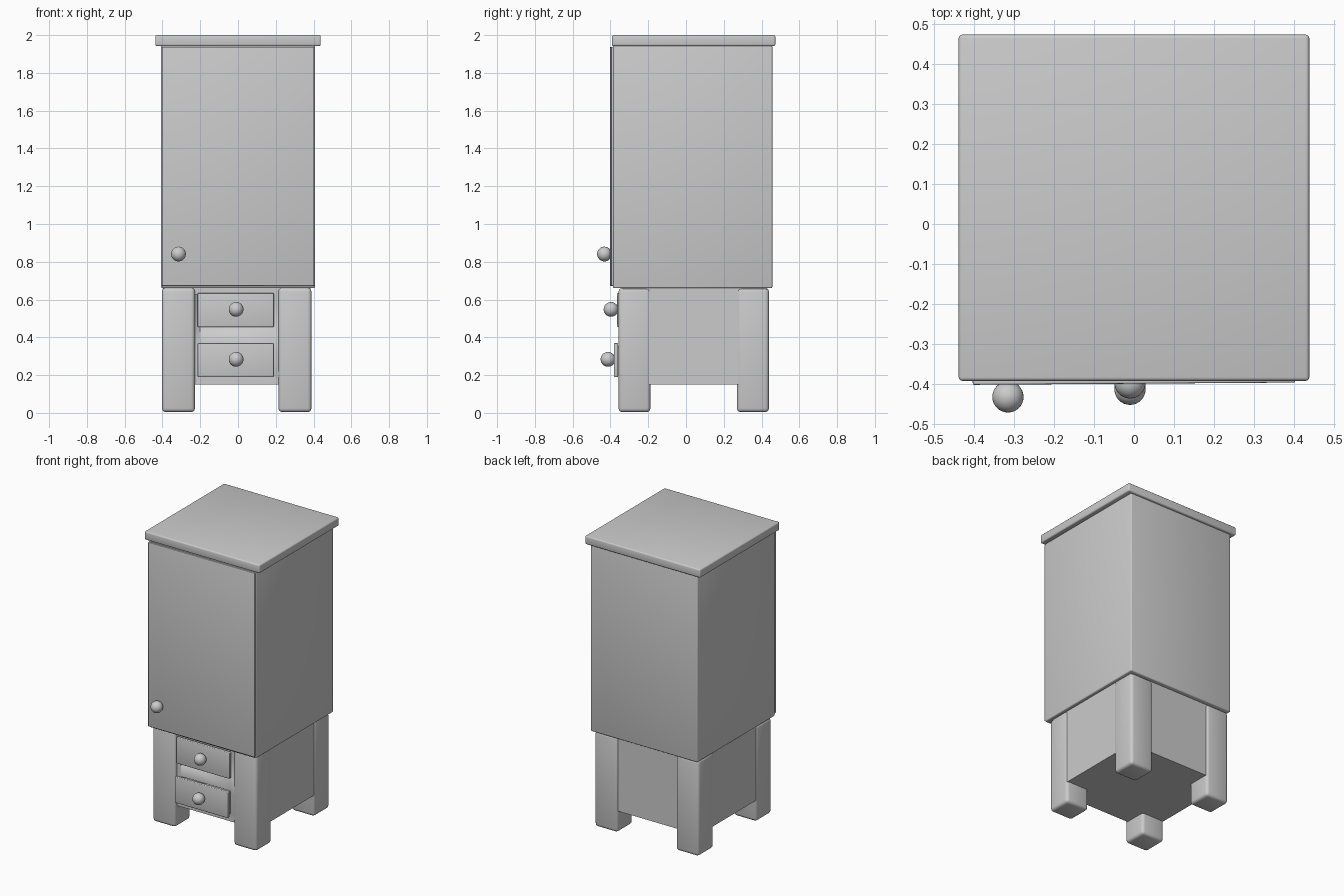
import bpy
import math

if "Cube" in bpy.data.objects:
    bpy.data.objects.remove(bpy.data.objects["Cube"], do_unlink=True)

grey = bpy.data.materials.new("plain grey")
grey.use_nodes = True
colour = (0.6, 0.6, 0.6, 1)
grey.diffuse_color = colour
grey.node_tree.nodes["Principled BSDF"].inputs["Base Color"].default_value = colour


def finish(obj, name):
    obj.name = name
    obj.data.materials.clear()
    obj.data.materials.append(grey)
    bpy.ops.object.shade_smooth_by_angle(angle=math.radians(35))
    return obj


def box(name, x, y, z, bevel=0.0):
    """Box from (low, high) spans, with rounded edges."""
    spans = (x, y, z)
    bpy.ops.mesh.primitive_cube_add(size=1, location=[sum(s) / 2 for s in spans])
    obj = bpy.context.object
    obj.scale = [s[1] - s[0] for s in spans]
    bpy.ops.object.transform_apply(location=False, rotation=False, scale=True)
    if bevel:
        mod = obj.modifiers.new("rounded edges", 'BEVEL')
        mod.width, mod.segments = bevel, 3
        bpy.ops.object.modifier_apply(modifier=mod.name)
    return finish(obj, name)


def knob(name, x, y, z):
    bpy.ops.mesh.primitive_uv_sphere_add(segments=32, ring_count=16, radius=0.039,
                                         location=(x, y, z))
    return finish(bpy.context.object, name)


def cut(obj, cutter):
    mod = obj.modifiers.new("opening", 'BOOLEAN')
    mod.operation, mod.solver, mod.object = 'DIFFERENCE', 'EXACT', cutter
    bpy.context.view_layer.objects.active = obj
    bpy.ops.object.modifier_apply(modifier=mod.name)
    bpy.data.objects.remove(cutter, do_unlink=True)


# Upper cabinet and its lid
box("cabinet_top", (-0.438, 0.438), (-0.392, 0.473), (1.942, 2.0), 0.009)
box("cabinet_body", (-0.407, 0.407), (-0.386, 0.457), (0.66, 1.945), 0.008)

# Door, very slightly ajar on the knob side
door = box("door", (-0.403, 0.403), (-0.399, -0.384), (0.672, 1.938), 0.004)
door.rotation_euler.z = math.radians(0.4)
knob("door_knob", -0.315, -0.432, 0.841)

# Legs
for side, x in (("right", (-0.402, -0.228)), ("left", (0.214, 0.389))):
    for end, y in (("front", (-0.357, -0.188)), ("back", (0.27, 0.439))):
        box(f"{end}_{side}_leg", x, y, (0.004, 0.662), 0.02)

# Drawer case between the legs
case = box("drawer_case", (-0.396, 0.383), (-0.335, 0.428), (0.149, 0.67))

# Drawers: front plate, open tray and knob
for name, front, low, high in (("upper", -0.365, 0.454, 0.634),
                               ("lower", -0.381, 0.19, 0.369)):
    inner = (low + 0.012, high - 0.012)
    cut(case, box("opening", (-0.2, 0.178), (-0.5, 0.3), inner))
    box(f"{name}_drawer_front", (-0.214, 0.19), (front, front + 0.022), (low, high), 0.005)
    tray = box(f"{name}_drawer_tray", (-0.198, 0.176), (front + 0.015, 0.28),
               (inner[0] + 0.002, inner[1] - 0.002))
    cut(tray, box("hollow", (-0.183, 0.161), (front + 0.022, 0.265), (low + 0.03, high + 0.1)))
    knob(f"{name}_drawer_knob", -0.01, front - 0.032, (low + high) / 2 + 0.004)
